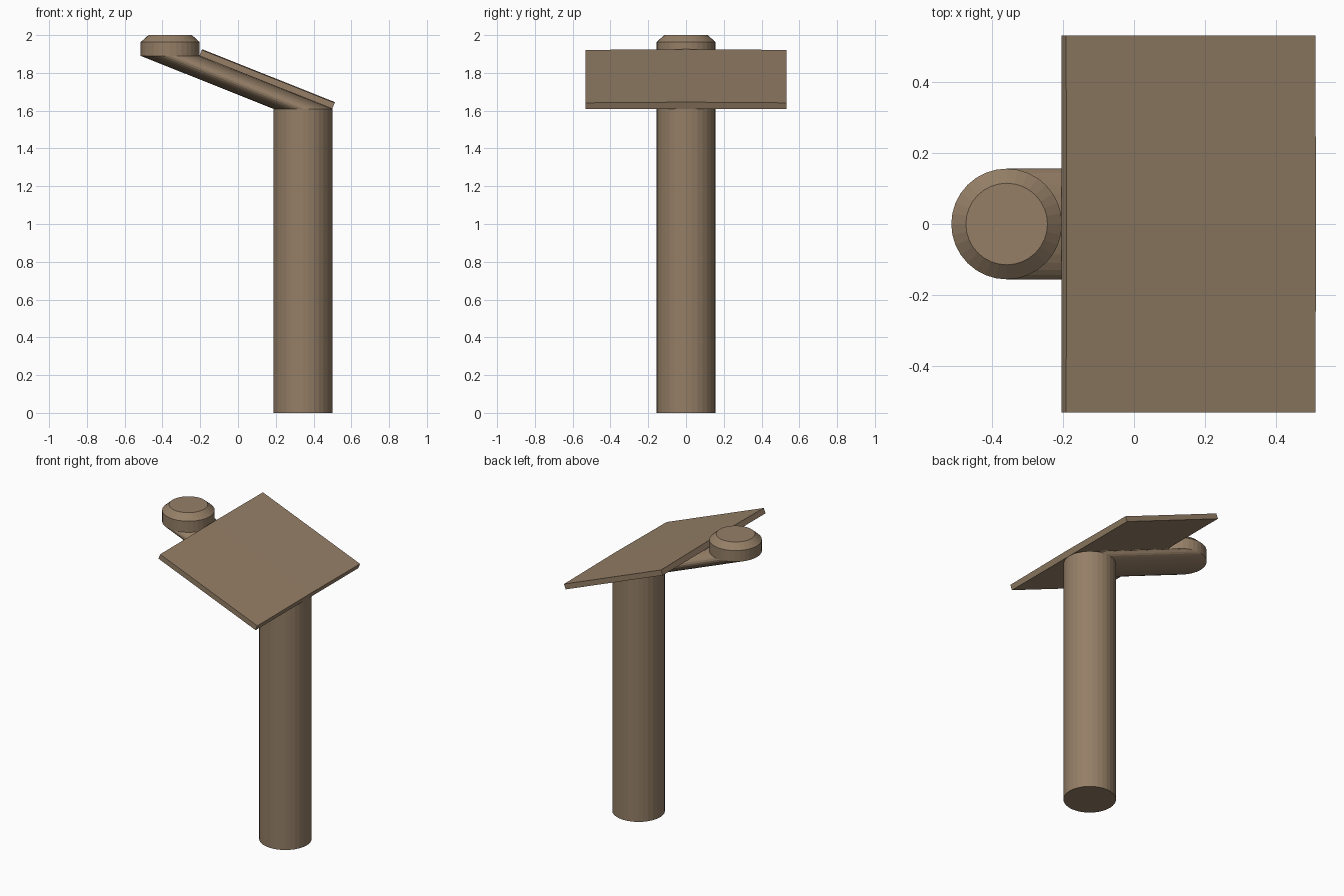
import bpy, bmesh, math
from mathutils import Vector

if "Cube" in bpy.data.objects:
    bpy.data.objects.remove(bpy.data.objects["Cube"])

SIDES = 32
RADIUS = 0.156

wood = bpy.data.materials.new("brown")
wood.diffuse_color = (0.30, 0.212, 0.135, 1)
wood.use_nodes = True
wood.node_tree.nodes["Principled BSDF"].inputs["Base Color"].default_value = wood.diffuse_color


def finish(name, bm):
    bmesh.ops.recalc_face_normals(bm, faces=bm.faces[:])
    mesh = bpy.data.meshes.new(name)
    bm.to_mesh(mesh)
    bm.free()
    mesh.materials.append(wood)
    obj = bpy.data.objects.new(name, mesh)
    bpy.context.collection.objects.link(obj)
    return obj


def loft(name, sections):
    """Join closed loops of points into a capped solid."""
    bm = bmesh.new()
    loops = [[bm.verts.new(p) for p in s] for s in sections]
    for a, b in zip(loops, loops[1:]):
        n = len(a)
        for i in range(n):
            j = (i + 1) % n
            bm.faces.new((a[i], a[j], b[j], b[i]))
    bm.faces.new(loops[0])
    bm.faces.new(loops[-1])
    return finish(name, bm)


def ring(x, z, r):
    return [(x + r * math.cos(2 * math.pi * i / SIDES),
             r * math.sin(2 * math.pi * i / SIDES), z) for i in range(SIDES)]


# Upright post, slanted arm and chamfered cap as one bent tube of level rings
loft("bent_post", [
    ring(0.343, 0.0, RADIUS),
    ring(0.343, 1.61, RADIUS),
    ring(-0.359, 1.89, RADIUS),
    ring(-0.359, 1.963, RADIUS),
    ring(-0.359, 2.0, 0.115),
])

# Tilted plate resting along the upper side of the arm, faintly raised mid-width
low, high = Vector((0.499, 0, 1.61)), Vector((-0.204, 0, 1.89))
slope = (high - low).normalized()
normal = Vector((-slope.z, 0, slope.x)) * -1
plate_sections = []
for y, thick in ((-0.531, 0.034), (0, 0.038), (0.531, 0.034)):
    shift = Vector((0, y, 0))
    plate_sections.append([p + shift for p in
                           (low, high, high + normal * thick, low + normal * thick)])
loft("tilted_plate", plate_sections)
